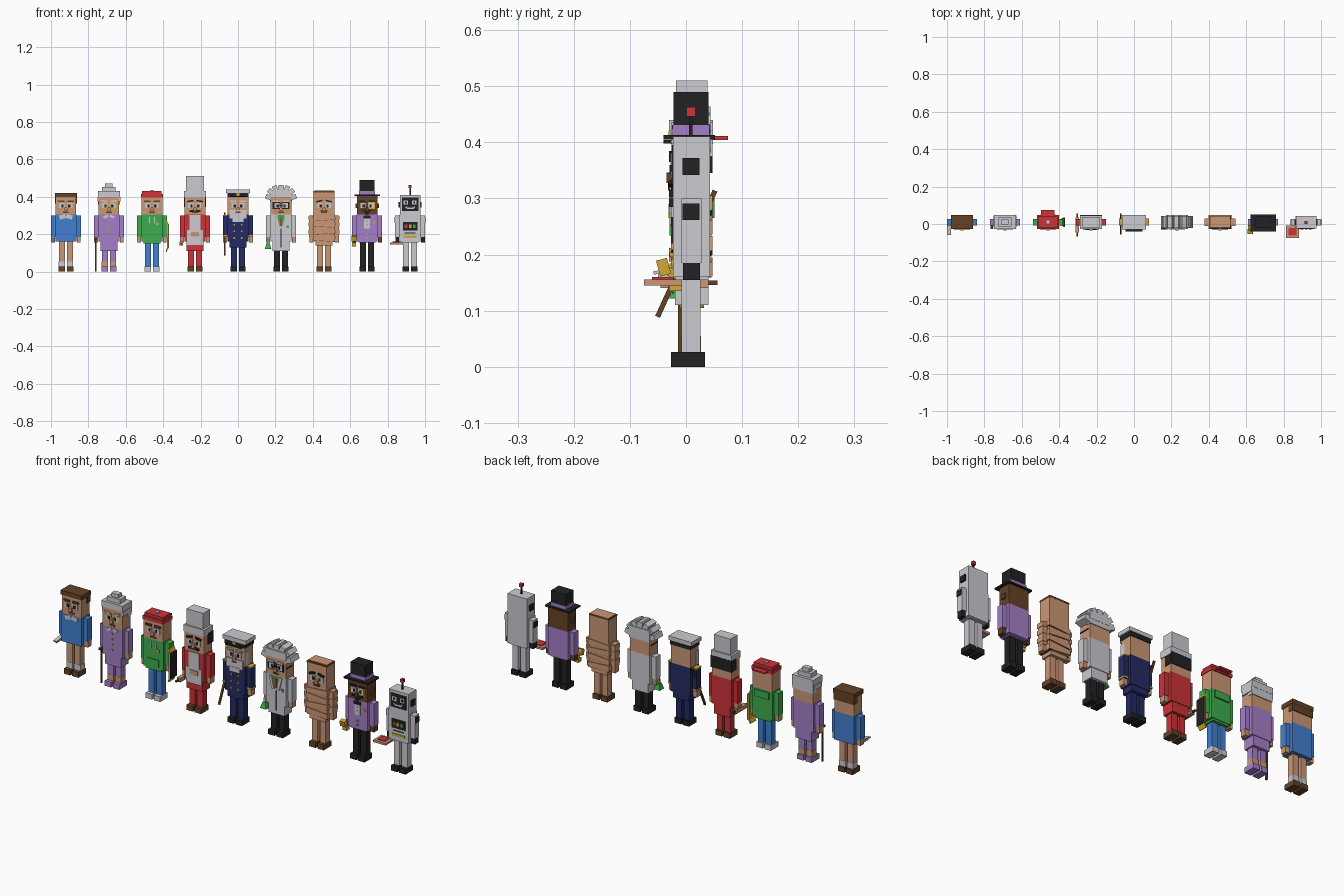
import bpy, bmesh, math
from mathutils import Matrix, Vector

# --- colours ---
def mat(name, r, g, b):
    m = bpy.data.materials.new(name)
    lin = [((c / 255 + 0.055) / 1.055) ** 2.4 for c in (r, g, b)]
    m.diffuse_color = (*lin, 1)
    return m
C = {n: mat(n, *rgb) for n, rgb in dict(
    skin=(204, 152, 118), brown=(100, 66, 38), black=(34, 34, 36), grey=(203, 203, 209),
    blue=(66, 128, 208), purple=(164, 128, 200), green=(62, 174, 78), red=(204, 52, 56),
    navy=(36, 42, 98), gold=(208, 168, 54)).items()}

YC, YF, YB = 0.01, -0.023, 0.043      # body centre, front and back planes
who, cx = "", 0.0                     # current figure

def box(part, col, x0, x1, y0, y1, z0, z1, rx=0, ry=0, taper=1):
    """Box by limits (x relative to the figure), turned about its centre."""
    size = Vector((x1 - x0, y1 - y0, z1 - z0))
    mid = Vector((cx + (x0 + x1) / 2, (y0 + y1) / 2, (z0 + z1) / 2))
    bm = bmesh.new()
    bmesh.ops.create_cube(bm, size=1)
    for v in bm.verts:
        if v.co.z > 0:
            v.co.x *= taper
            v.co.y *= taper
        v.co *= size
    bm.transform(Matrix.Translation(mid) @ Matrix.Rotation(math.radians(ry), 4, 'Y')
                 @ Matrix.Rotation(math.radians(rx), 4, 'X'))
    me = bpy.data.meshes.new(part)
    bm.to_mesh(me)
    bm.free()
    me.materials.append(C[col])
    ob = bpy.data.objects.new(f"{who}_{part}", me)
    bpy.context.collection.objects.link(ob)

def pair(part, col, x0, x1, *rest, ry=0, **kw):
    box(part + "_right", col, x0, x1, *rest, ry=ry, **kw)
    box(part + "_left", col, -x1, -x0, *rest, ry=-ry, **kw)

def plate(part, col, x, z, w, h, lift=0.004, ry=0, y=YF):
    box(part, col, x - w / 2, x + w / 2, y - lift, y + 0.001, z - h / 2, z + h / 2, ry=ry)

def plates(part, col, x, z, w, h, lift=0.004, ry=0):
    plate(part + "_right", col, x, z, w, h, lift, ry)
    plate(part + "_left", col, -x, z, w, h, lift, -ry)

def face(skin, brow, mouth="brown", tilt=0):
    plates("eye", "grey", 0.022, 0.353, 0.028, 0.028)
    plates("pupil", "black", 0.018, 0.352, 0.012, 0.016, 0.006)
    plates("brow", brow, 0.025, 0.377, 0.034, 0.008, 0.007, tilt)
    box("nose", skin, -0.008, 0.008, YF - 0.012, YF, 0.328, 0.346)
    plate("mouth", mouth, 0, 0.317, 0.03, 0.006)

def figure(name, i, top, sleeve, legs, shoe, skin="skin", hand=None, head_top=0.41, ankle=None, hem=0.16):
    """Blocky body shared by the whole row."""
    global who, cx
    who, cx = name, -0.92 + 0.23 * i
    box("head", skin, -0.055, 0.055, YF, YB, 0.305, head_top)
    box("torso", top, -0.056, 0.056, YF, YB, 0.16, 0.305)
    if hem < 0.16:
        box("hem", top, -0.045, 0.045, YF + 0.003, YB - 0.003, hem, 0.16)
    pair("arm", sleeve, 0.056, 0.08, -0.008, 0.028, 0.185, 0.3)
    pair("hand", hand or skin, 0.058, 0.079, -0.005, 0.025, 0.155, 0.185)
    pair("leg", legs, 0.006, 0.038, -0.008, 0.026, 0.025, 0.165)
    pair("shoe", shoe, 0.005, 0.041, -0.027, 0.034, 0, 0.026)
    if ankle:
        pair("sock", ankle, 0.005, 0.039, -0.009, 0.027, 0.026, 0.055)

def hair(col, z_back, z_top=0.42, z_side=None, over=0.004):
    box("hair_top", col, -0.059, 0.059, YF - over, YB + 0.005, 0.398, z_top)
    box("hair_back", col, -0.058, 0.058, 0.02, YB + 0.004, z_back, 0.4)

# --- schoolchild ---
figure("schoolchild", 0, "blue", "blue", "skin", "brown", ankle="grey")
face("skin", "brown")
hair("brown", 0.365)
plates("collar", "grey", 0.018, 0.293, 0.034, 0.022, 0.005, 15)
box("paper_plane", "grey", -0.079, -0.059, -0.058, -0.005, 0.168, 0.174, rx=8)
box("paper_plane_keel", "grey", -0.071, -0.067, -0.05, -0.008, 0.155, 0.168)

# --- grandmother ---
figure("grandmother", 1, "purple", "purple", "purple", "purple", ankle="skin", hem=0.11)
face("skin", "grey", tilt=-8)
plates("glasses", "gold", 0.024, 0.353, 0.038, 0.036, 0.003)
plate("glasses_bridge", "gold", 0, 0.353, 0.014, 0.006, 0.005)
hair("grey", 0.36, 0.43)
pair("hair_side", "grey", 0.052, 0.061, -0.02, 0.045, 0.375, 0.4)
box("bun", "grey", -0.036, 0.036, -0.014, 0.034, 0.43, 0.452)
box("bun_top", "grey", -0.02, 0.02, -0.004, 0.024, 0.452, 0.47)
plates("lapel", "grey", 0.016, 0.294, 0.026, 0.014, 0.005, 20)
for k in range(4):
    plate("button", "gold", 0, 0.272 - 0.027 * k, 0.007, 0.007)
box("cane", "brown", -0.075, -0.067, -0.014, -0.006, 0, 0.18)
box("cane_handle", "brown", -0.077, -0.065, -0.026, 0.012, 0.172, 0.182)

# --- skateboarder ---
figure("skateboarder", 2, "green", "green", "blue", "grey", hem=0.15)
face("skin", "brown")
box("cap_band", "red", -0.058, 0.058, YF - 0.004, YB + 0.005, 0.397, 0.415)
box("cap_crown", "red", -0.052, 0.052, YF + 0.002, YB - 0.002, 0.415, 0.43)
box("cap_peak", "red", -0.036, 0.036, YB, 0.075, 0.404, 0.411)
box("cap_button", "grey", -0.008, 0.008, 0.002, 0.018, 0.43, 0.435)
box("hood", "green", -0.04, 0.04, YB, YB + 0.008, 0.265, 0.3)
plates("drawstring", "grey", 0.014, 0.275, 0.005, 0.035)
plate("hoodie_pocket", "green", 0, 0.19, 0.065, 0.035)
plate("badge", "gold", 0.028, 0.255, 0.014, 0.014)
box("board_deck", "gold", 0.081, 0.088, -0.016, 0.036, 0.125, 0.255)
box("board_grip", "black", 0.088, 0.092, -0.015, 0.035, 0.125, 0.255)
box("board_nose", "gold", 0.077, 0.084, -0.012, 0.032, 0.25, 0.275, ry=-25)
box("board_tail", "gold", 0.077, 0.084, -0.012, 0.032, 0.105, 0.13, ry=25)

# --- cook ---
figure("cook", 3, "red", "red", "red", "brown", hem=0.11)
face("skin", "black", tilt=10)
plates("moustache", "black", 0.014, 0.325, 0.03, 0.01, 0.009, 12)
box("hair_back", "black", -0.058, 0.058, 0.005, YB + 0.004, 0.345, 0.405)
box("hat_band", "grey", -0.058, 0.058, YF - 0.003, YB + 0.003, 0.395, 0.43)
box("hat_puff", "grey", -0.047, 0.047, -0.018, 0.038, 0.43, 0.51)
plate("apron_bib", "grey", 0, 0.262, 0.06, 0.08)
plate("apron_skirt", "grey", 0, 0.183, 0.086, 0.08)
plate("apron_pocket", "skin", 0, 0.2, 0.045, 0.024, 0.007)
box("rolling_pin", "skin", -0.083, -0.063, -0.045, 0.035, 0.14, 0.16)
box("rolling_pin_handles", "brown", -0.077, -0.069, -0.066, 0.056, 0.146, 0.154)

# --- captain ---
figure("captain", 4, "navy", "navy", "navy", "black", hem=0.13)
face("skin", "grey")
box("beard", "grey", -0.046, 0.046, YF - 0.006, YF + 0.004, 0.285, 0.33)
box("beard_chin", "grey", -0.03, 0.03, YF - 0.008, YF, 0.265, 0.29)
pair("sideburn", "grey", 0.054, 0.057, -0.024, 0.002, 0.305, 0.375)
plate("mouth_front", "brown", 0, 0.317, 0.026, 0.006, 0.009)
box("cap_band", "black", -0.057, 0.057, YF - 0.003, YB + 0.003, 0.398, 0.42)
box("cap_crown", "grey", -0.065, 0.065, YF - 0.007, YB + 0.005, 0.42, 0.44)
box("cap_peak", "black", -0.045, 0.045, -0.04, YF, 0.398, 0.404)
plate("cap_badge", "gold", 0, 0.412, 0.016, 0.014, 0.008)
for z in (0.25, 0.215, 0.18):
    plates("button", "gold", 0.02, z, 0.009, 0.009)
pair("cuff", "gold", 0.0555, 0.081, -0.009, 0.029, 0.188, 0.196)
pair("epaulette", "gold", 0.055, 0.081, -0.009, 0.029, 0.298, 0.303)
box("walking_stick", "brown", -0.076, -0.067, -0.004, 0.005, 0.078, 0.325, rx=-24.5)

# --- scientist ---
figure("scientist", 5, "grey", "grey", "black", "black", hem=0.11)
face("skin", "grey")
plates("goggles", "black", 0.024, 0.353, 0.042, 0.038, 0.003)
plate("goggles_bridge", "black", 0, 0.353, 0.014, 0.007, 0.005)
pair("goggles_strap", "black", 0.054, 0.0565, YF, 0.03, 0.35, 0.357)
hair("grey", 0.375, 0.435)
for x, z, a in ((0.0, 0.442, 8), (0.028, 0.44, 25), (0.05, 0.425, 50), (0.061, 0.398, 70)):
    pair("hair_tuft", "grey", x - 0.012, x + 0.014, -0.022, 0.044, z - 0.022, z + 0.02, ry=a)
plate("shirt", "green", 0, 0.272, 0.036, 0.06, 0.002)
plate("tie", "red", 0, 0.268, 0.012, 0.045, 0.005)
plates("lapel", "grey", 0.022, 0.27, 0.014, 0.065, 0.006, 14)
plate("pen_pocket", "green", 0.036, 0.24, 0.012, 0.014)
plate("coat_opening", "black", 0, 0.18, 0.003, 0.1, 0.001)
box("flask", "green", -0.086, -0.052, -0.03, 0.006, 0.122, 0.152, taper=0.5)
box("flask_neck", "grey", -0.075, -0.063, -0.018, -0.006, 0.152, 0.172)

# --- wrapped figure ---
figure("wrapped_figure", 6, "skin", "skin", "skin", "brown", head_top=0.428, hem=0.14)
face("skin", "black", tilt=14)
plate("moustache", "brown", 0, 0.326, 0.036, 0.007, 0.006)
box("hair_flat", "brown", -0.056, 0.056, YF - 0.002, YB + 0.001, 0.424, 0.431)
box("head_top_patch", "skin", -0.052, 0.052, YF + 0.006, YB, 0.43, 0.433)
for z, t in ((0.165, 4), (0.203, -4), (0.24, 4), (0.275, -4)):
    box("wrap", "skin", -0.06, 0.06, YF - 0.004, YB + 0.004, z, z + 0.026, ry=t)
    box("wrap_edge", "brown", -0.0585, 0.0585, YF - 0.002, YB + 0.002, z - 0.002, z, ry=t)
for z in (0.2, 0.24, 0.275):
    pair("arm_wrap", "skin", 0.056, 0.082, -0.01, 0.03, z, z + 0.022)

# --- stage performer ---
figure("performer", 7, "purple", "purple", "black", "black", skin="brown", hem=0.155)
face("brown", "black", "black")
plate("monocle", "gold", 0.023, 0.353, 0.038, 0.038, 0.003)
plates("moustache", "black", 0.014, 0.326, 0.03, 0.007, 0.008, -10)
plate("goatee", "black", 0, 0.309, 0.016, 0.014, 0.007)
pair("ear", "brown", 0.055, 0.063, 0.0, 0.02, 0.34, 0.365)
box("hat_brim", "black", -0.068, 0.068, -0.04, 0.052, 0.405, 0.413)
box("hat_band", "purple", -0.043, 0.043, -0.024, 0.042, 0.413, 0.431)
box("hat_crown", "black", -0.041, 0.041, -0.022, 0.04, 0.431, 0.49)
plate("shirt_front", "grey", 0, 0.265, 0.032, 0.07)
plates("bow_tie", "black", 0.01, 0.292, 0.018, 0.015, 0.007)
for z in (0.27, 0.25, 0.2, 0.18):
    plate("button", "gold", 0, z, 0.008, 0.008, 0.006)
plate("handkerchief", "gold", 0.037, 0.262, 0.014, 0.01)
box("horn_bell", "gold", -0.083, -0.054, -0.05, -0.03, 0.163, 0.192, rx=15)
box("horn_tube", "gold", -0.075, -0.062, -0.035, 0.005, 0.155, 0.17, rx=-25)
box("horn_valve", "gold", -0.08, -0.058, -0.03, -0.006, 0.135, 0.155)

# --- robot ---
figure("robot", 8, "grey", "grey", "grey", "black", skin="grey", hand="black", hem=0.155)
plate("screen", "black", 0, 0.36, 0.088, 0.07, 0.003)
plates("screen_eye", "grey", 0.022, 0.37, 0.024, 0.022, 0.005)
plates("screen_pupil", "black", 0.022, 0.37, 0.01, 0.01, 0.007)
plate("screen_mouth", "grey", 0, 0.34, 0.04, 0.008, 0.005)
plates("screen_smile", "grey", 0.021, 0.345, 0.008, 0.008, 0.005)
pair("ear", "black", 0.055, 0.062, -0.006, 0.024, 0.342, 0.372)
pair("shoulder", "black", 0.079, 0.083, -0.006, 0.024, 0.262, 0.291)
box("antenna", "black", -0.004, 0.004, 0.005, 0.012, 0.41, 0.45)
box("antenna_tip", "red", -0.008, 0.008, 0.001, 0.017, 0.446, 0.463)
plate("chest_panel", "black", 0, 0.243, 0.078, 0.046, 0.003)
for x, c in ((-0.022, "red"), (0, "gold"), (0.022, "green")):
    plate("chest_light", c, x, 0.243, 0.014, 0.018, 0.006)
plate("belt_stripe", "gold", 0, 0.186, 0.07, 0.012)
plate("vent", "black", 0, 0.207, 0.06, 0.004, 0.002)
box("tray", "skin", -0.108, -0.037, -0.075, -0.008, 0.145, 0.156)
box("tray_topping", "red", -0.093, -0.052, -0.061, -0.022, 0.156, 0.16)
